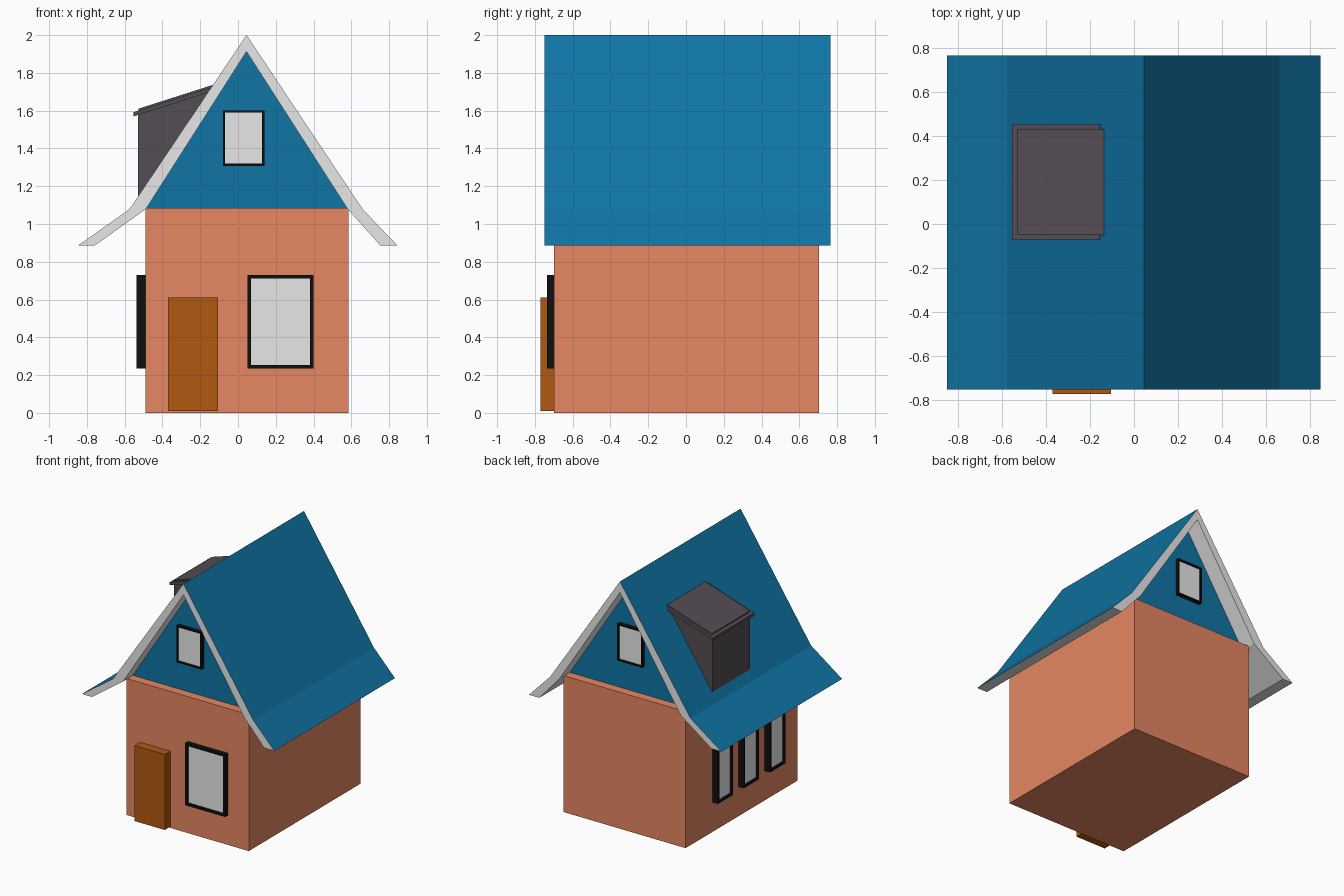
import bpy, bmesh
from mathutils import Vector

cube = bpy.data.objects.get("Cube")
if cube:
    bpy.data.objects.remove(cube, do_unlink=True)


def material(name, r, g, b):
    m = bpy.data.materials.new(name)
    m.use_nodes = True
    m.diffuse_color = (r, g, b, 1)
    m.node_tree.nodes["Principled BSDF"].inputs["Base Color"].default_value = (r, g, b, 1)
    return m


brick = material("terracotta", 0.79, 0.243, 0.122)
blue = material("roof blue", 0.005, 0.178, 0.377)
pale = material("pale grey", 0.8, 0.8, 0.8)
wood = material("door brown", 0.437, 0.099, 0.0055)
slate = material("dark slate", 0.088, 0.074, 0.088)
black = material("frame black", 0.005, 0.005, 0.005)


def finish(name, bm, *mats):
    bmesh.ops.recalc_face_normals(bm, faces=bm.faces)
    mesh = bpy.data.meshes.new(name)
    bm.to_mesh(mesh)
    bm.free()
    for m in mats:
        mesh.materials.append(m)
    obj = bpy.data.objects.new(name, mesh)
    bpy.context.collection.objects.link(obj)
    return obj


def box_mesh(lo, hi):
    bm = bmesh.new()
    bmesh.ops.create_cube(bm, size=1)
    lo, hi = Vector(lo), Vector(hi)
    for v in bm.verts:
        v.co = (lo + hi) / 2 + v.co * (hi - lo)
    return bm


def box(name, lo, hi, mat):
    return finish(name, box_mesh(lo, hi), mat)


def prism_mesh(profile, y0, y1):
    """Extrude an x-z outline along y."""
    bm = bmesh.new()
    face = bm.faces.new([bm.verts.new((x, y0, z)) for x, z in profile])
    out = bmesh.ops.extrude_face_region(bm, geom=[face])
    verts = [g for g in out["geom"] if isinstance(g, bmesh.types.BMVert)]
    bmesh.ops.translate(bm, verts=verts, vec=(0, y1 - y0, 0))
    bmesh.ops.recalc_face_normals(bm, faces=bm.faces)
    return bm


def window(name, lo, hi, facing, border, recess):
    """Black frame with a pane sunk into the face that looks along facing."""
    bm = box_mesh(lo, hi)
    bm.normal_update()
    pane = max(bm.faces, key=lambda f: f.normal.dot(Vector(facing)))
    bmesh.ops.inset_region(bm, faces=[pane], thickness=border)
    out = bmesh.ops.extrude_face_region(bm, geom=[pane])
    verts = [g for g in out["geom"] if isinstance(g, bmesh.types.BMVert)]
    new = [g for g in out["geom"] if isinstance(g, bmesh.types.BMFace)]
    bmesh.ops.delete(bm, geom=[f for f in [pane] if f.is_valid], context="FACES_ONLY")
    bmesh.ops.translate(bm, verts=verts, vec=-recess * Vector(facing))
    for f in new:
        f.material_index = 1
    return finish(name, bm, black, pale)


# House body and the gable block set back above it
box("walls", (-0.49, -0.70, 0), (0.585, 0.705, 1.085), brick)
finish("gable", prism_mesh([(-0.487, 1.08), (0.58, 1.08), (0.045, 1.913)], -0.63, 0.635), blue)

# Roof shell with flared eaves: blue on top, pale below and on the edges
outer = [(-0.848, 0.885), (-0.575, 1.078), (0.045, 2.0), (0.66, 1.078), (0.845, 0.885)]
inner = [(0.755, 0.885), (0.58, 1.08), (0.045, 1.913), (-0.487, 1.08), (-0.76, 0.885)]
bm = prism_mesh(outer + inner, -0.75, 0.765)
for f in bm.faces:
    f.material_index = 0 if f.normal.z > 0.1 else 1
finish("roof", bm, blue, pale)

# Dormer on the right slope, capped by two sloping slabs
finish("dormer", prism_mesh([(-0.53, 1.12), (-0.53, 1.585), (-0.15, 1.705)], -0.047, 0.427), slate)


def slab(name, x0, x1, z0, y0, y1):
    rise = (x1 - x0) * 0.32
    profile = [(x0, z0), (x1, z0 + rise), (x1, z0 + rise + 0.022), (x0, z0 + 0.022)]
    finish(name, prism_mesh(profile, y0, y1), slate)


slab("dormer_lower_slab", -0.553, -0.155, 1.57, -0.07, 0.45)
slab("dormer_upper_slab", -0.528, -0.135, 1.588, -0.05, 0.43)

# Door and windows
box("door", (-0.37, -0.77, 0.01), (-0.105, -0.69, 0.61), wood)
window("front_window", (0.05, -0.735, 0.235), (0.40, -0.69, 0.73), (0, -1, 0), 0.027, 0.015)
for i, y in enumerate((-0.48, -0.15, 0.175)):
    window(f"side_window_{i + 1}", (-0.538, y, 0.235), (-0.48, y + 0.192, 0.73),
           (-1, 0, 0), 0.025, 0.015)
window("front_gable_window", (-0.08, -0.66, 1.308), (0.14, -0.62, 1.602), (0, -1, 0), 0.017, 0.012)
window("back_gable_window", (-0.08, 0.62, 1.308), (0.14, 0.665, 1.602), (0, 1, 0), 0.017, 0.012)
